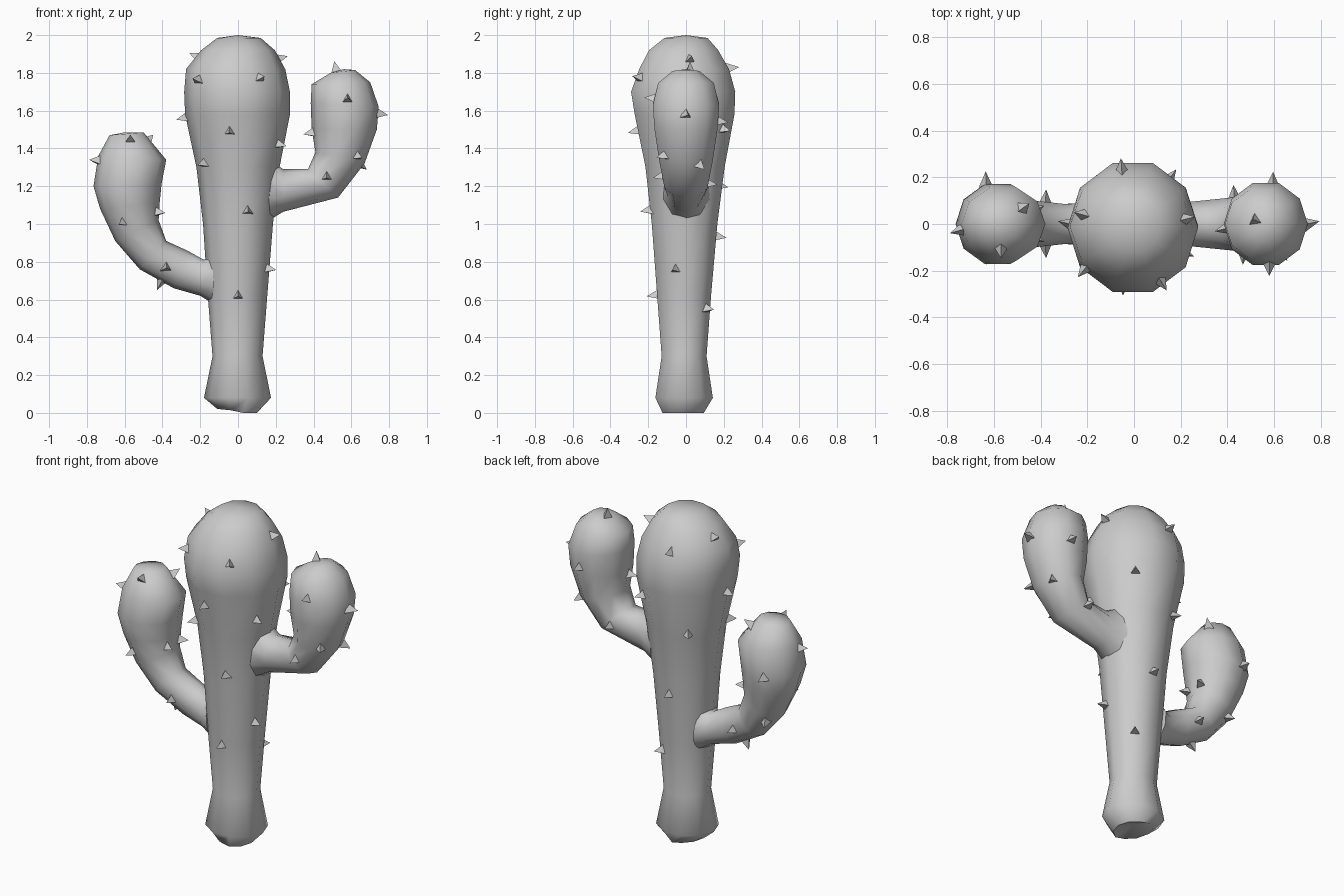
import bpy, bmesh, math
from mathutils import Vector
from mathutils.bvhtree import BVHTree

if "Cube" in bpy.data.objects:
    bpy.data.objects.remove(bpy.data.objects["Cube"])

SIDES = 10


def loft(name, rings, cap_start=None, cap_end=None):
    """Skin rings of equal point counts; caps are fans to a centre point or flat."""
    bm = bmesh.new()
    loops = [[bm.verts.new(p) for p in ring] for ring in rings]
    for a, b in zip(loops, loops[1:]):
        for i in range(SIDES):
            j = (i + 1) % SIDES
            bm.faces.new((a[i], a[j], b[j], b[i]))
    for loop, tip in ((loops[0], cap_start), (loops[-1], cap_end)):
        if tip is None:
            bm.faces.new(loop)
        else:
            c = bm.verts.new(tip)
            for i in range(SIDES):
                bm.faces.new((loop[i], loop[(i + 1) % SIDES], c))
    bmesh.ops.recalc_face_normals(bm, faces=bm.faces)
    tree = BVHTree.FromBMesh(bm)
    finish(name, bm, 65)
    return tree


def finish(name, bm, angle):
    mesh = bpy.data.meshes.new(name)
    bm.to_mesh(mesh)
    bm.free()
    ob = bpy.data.objects.new(name, mesh)
    bpy.context.collection.objects.link(ob)
    bpy.ops.object.select_all(action='DESELECT')
    ob.select_set(True)
    bpy.context.view_layer.objects.active = ob
    bpy.ops.object.shade_smooth_by_angle(angle=math.radians(angle))


def ring(centre, u, v):
    turn = [2 * math.pi * i / SIDES for i in range(SIDES)]
    return [centre + u * math.cos(t) + v * math.sin(t) for t in turn]


def arm(name, pairs, tip):
    """Each pair: outer x, z, inner x, z, half depth in y."""
    rings = []
    for ox, oz, ix, iz, d in pairs:
        o, i = Vector((ox, 0, oz)), Vector((ix, 0, iz))
        rings.append(ring((o + i) / 2, (o - i) / 2, Vector((0, d, 0))))
    return loft(name, rings, None, Vector(tip))


# trunk: z, left x, right x, front y, back y
trunk_profile = [
    (0.01, -0.11, 0.10, -0.13, 0.10), (0.08, -0.18, 0.175, -0.17, 0.15),
    (0.30, -0.135, 0.13, -0.135, 0.115), (0.62, -0.16, 0.155, -0.16, 0.14),
    (1.00, -0.185, 0.185, -0.19, 0.175), (1.30, -0.22, 0.22, -0.225, 0.215),
    (1.58, -0.28, 0.275, -0.285, 0.27), (1.70, -0.285, 0.275, -0.305, 0.275),
    (1.82, -0.275, 0.25, -0.26, 0.24), (1.92, -0.195, 0.195, -0.205, 0.18),
    (1.985, -0.11, 0.12, -0.12, 0.12)]
trunk_rings = []
for z, l, r, f, b in trunk_profile:
    trunk_rings.append(ring(Vector(((l + r) / 2, (f + b) / 2, z)),
                            Vector(((r - l) / 2, 0, 0)), Vector((0, (b - f) / 2, 0))))
for p in trunk_rings[0]:
    p.z = 0.01 - 0.1 * p.x if p.x < 0 else 0.0
trunk = loft("trunk", trunk_rings, Vector((0, 0, 0.035)), Vector((0, 0, 2.0)))

# arms
right_arm = arm("right_arm", [
    (0.15, 1.01, 0.15, 1.35, 0.13), (0.24, 1.065, 0.24, 1.29, 0.10),
    (0.53, 1.14, 0.37, 1.29, 0.12), (0.67, 1.32, 0.41, 1.38, 0.15),
    (0.735, 1.50, 0.39, 1.50, 0.175), (0.745, 1.62, 0.385, 1.64, 0.185),
    (0.70, 1.75, 0.39, 1.74, 0.155), (0.62, 1.815, 0.49, 1.80, 0.075)],
    (0.56, 0, 1.82))
left_arm = arm("left_arm", [
    (-0.12, 0.57, -0.14, 0.84, 0.12), (-0.20, 0.62, -0.18, 0.81, 0.095),
    (-0.34, 0.66, -0.27, 0.86, 0.09), (-0.52, 0.76, -0.38, 0.91, 0.105),
    (-0.65, 0.91, -0.42, 1.02, 0.13), (-0.73, 1.08, -0.415, 1.11, 0.16),
    (-0.765, 1.20, -0.405, 1.21, 0.18), (-0.74, 1.36, -0.38, 1.34, 0.165),
    (-0.68, 1.47, -0.50, 1.485, 0.085)],
    (-0.60, 0, 1.485))

# spines: small three-sided cones seated on the surface
spines = bmesh.new()


def spine(tree, origin, azimuth, lift=0):
    a, e = math.radians(azimuth), math.radians(lift)
    d = Vector((math.cos(a) * math.cos(e), math.sin(a) * math.cos(e), math.sin(e)))
    hit, normal, _, _ = tree.ray_cast(Vector(origin), d)
    if hit is None:
        return
    n = (normal + d * 0.4).normalized()
    q = n.to_track_quat('Z', 'Y')
    base = [spines.verts.new(hit - n * 0.012 + q @ Vector(
        (0.036 * math.cos(t), 0.036 * math.sin(t), 0)))
        for t in (math.pi / 2, math.pi * 7 / 6, math.pi * 11 / 6)]
    top = spines.verts.new(hit + n * 0.055)
    spines.faces.new(base[::-1])
    for i in range(3):
        spines.faces.new((base[i], base[(i + 1) % 3], top))


# trunk spines: height, azimuth
for z, az in [(0.62, 270), (1.07, 285), (1.49, 260), (1.32, 218), (1.76, 222),
              (1.77, 295), (0.76, 340), (1.42, 330), (1.56, 180), (1.87, 5),
              (1.88, 170), (1.82, 103), (1.50, 52), (1.33, 128), (0.93, 90),
              (0.55, 52)]:
    spine(trunk, (0, 0, z), az)

# arm spines: start x, z inside the arm, azimuth, lift
for x, z, az, lift in [(0.47, 1.25, 270, 0), (0.60, 1.36, 285, 0), (0.58, 1.66, 270, 0),
                       (0.50, 1.48, 190, 0), (0.60, 1.58, 0, 0), (0.51, 1.70, 60, 80),
                       (0.58, 1.54, 85, 0), (0.60, 1.33, 60, -10), (0.43, 1.21, 90, 0)]:
    spine(right_arm, (x, 0, z), az, lift)
for x, z, az, lift in [(-0.57, 1.40, 270, 25), (-0.61, 1.01, 270, 0), (-0.50, 1.06, 320, 0),
                       (-0.38, 0.77, 270, 0), (-0.38, 0.77, 180, -70), (-0.60, 1.32, 190, 5),
                       (-0.50, 1.39, 75, 35), (-0.48, 1.06, 50, 0), (-0.38, 0.79, 90, 0),
                       (-0.56, 0.92, 110, -15), (-0.62, 1.20, 95, 0)]:
    spine(left_arm, (x, 0, z), az, lift)

finish("spines", spines, 30)
